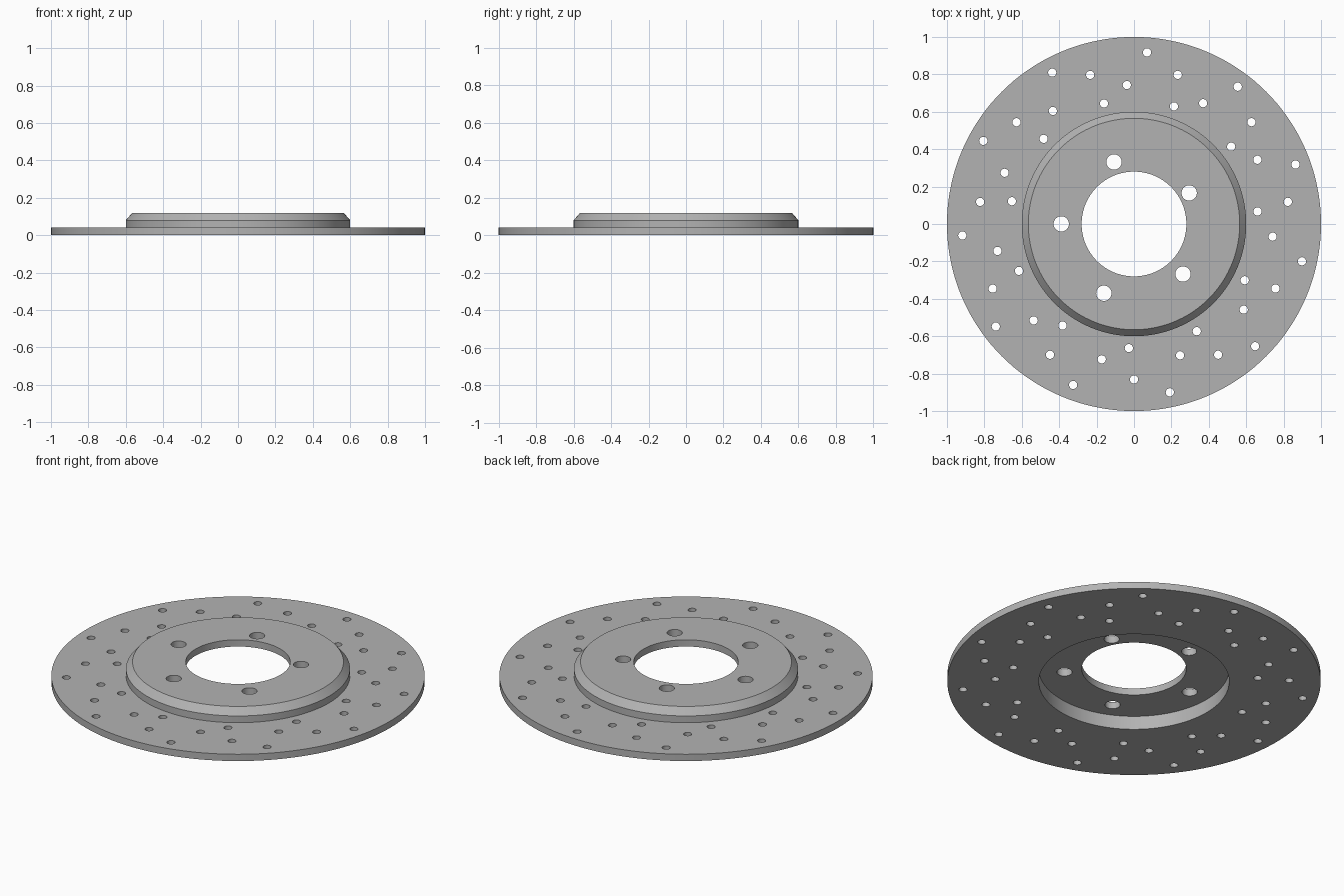
import bpy, bmesh
from math import cos, sin, pi, radians

cube = bpy.data.objects.get("Cube")
if cube:
    bpy.data.objects.remove(cube, do_unlink=True)

SEGMENTS = 144

steel = bpy.data.materials.new("grey steel")
steel.use_nodes = True
steel.diffuse_color = (0.45, 0.45, 0.45, 1)
steel.node_tree.nodes["Principled BSDF"].inputs["Base Color"].default_value = (0.45, 0.45, 0.45, 1)


def finish(name, bm):
    bmesh.ops.recalc_face_normals(bm, faces=bm.faces)
    mesh = bpy.data.meshes.new(name)
    bm.to_mesh(mesh)
    bm.free()
    mesh.materials.append(steel)
    obj = bpy.data.objects.new(name, mesh)
    bpy.context.collection.objects.link(obj)
    return obj


def revolve(name, profile):
    """Turn a closed (radius, height) profile around the z axis."""
    bm = bmesh.new()
    rings = []
    for i in range(SEGMENTS):
        a = 2 * pi * i / SEGMENTS
        rings.append([bm.verts.new((r * cos(a), r * sin(a), z)) for r, z in profile])
    for i, ring in enumerate(rings):
        following = rings[(i + 1) % SEGMENTS]
        for j in range(len(profile)):
            k = (j + 1) % len(profile)
            bm.faces.new((ring[j], following[j], following[k], ring[k]))
    return finish(name, bm)


def drill_ring(bm, count, ring_radius, start, hole_radius, sides, centre=(0, 0)):
    """Add a circle of evenly spaced upright drill cylinders."""
    for i in range(count):
        a = radians(start) + 2 * pi * i / count
        made = bmesh.ops.create_cone(bm, cap_ends=True, segments=sides, depth=0.6,
                                     radius1=hole_radius, radius2=hole_radius)
        bmesh.ops.translate(bm, verts=made["verts"],
                            vec=(centre[0] + ring_radius * cos(a),
                                 centre[1] + ring_radius * sin(a), 0))


# Disc with raised, chamfered hat and a recess underneath
rotor = revolve("brake_rotor", [
    (0.51, 0), (1.0, 0), (1.0, 0.04), (0.6, 0.04), (0.6, 0.08),
    (0.565, 0.12), (0.28, 0.12), (0.28, 0.08), (0.51, 0.08)])

# Vent holes in four rings, and the slightly offset bolt circle
drills = bmesh.new()
for ring_radius, start in ((0.92, 20.2), (0.831, 8.2), (0.744, 27.5), (0.664, 5.8)):
    drill_ring(drills, 11, ring_radius, start, 0.022, 24)
drill_ring(drills, 5, 0.37, 31.6, 0.041, 32, centre=(-0.02, -0.028))
cutter = finish("hole_cutter", drills)
cutter.hide_render = True

# Cut the holes
cut = rotor.modifiers.new("holes", "BOOLEAN")
cut.operation = "DIFFERENCE"
cut.solver = "EXACT"
cut.object = cutter
bpy.context.view_layer.objects.active = rotor
rotor.select_set(True)
bpy.ops.object.modifier_apply(modifier=cut.name)
bpy.data.objects.remove(cutter, do_unlink=True)

# Smooth round walls, crisp edges
bpy.ops.object.shade_smooth_by_angle(angle=radians(30))
